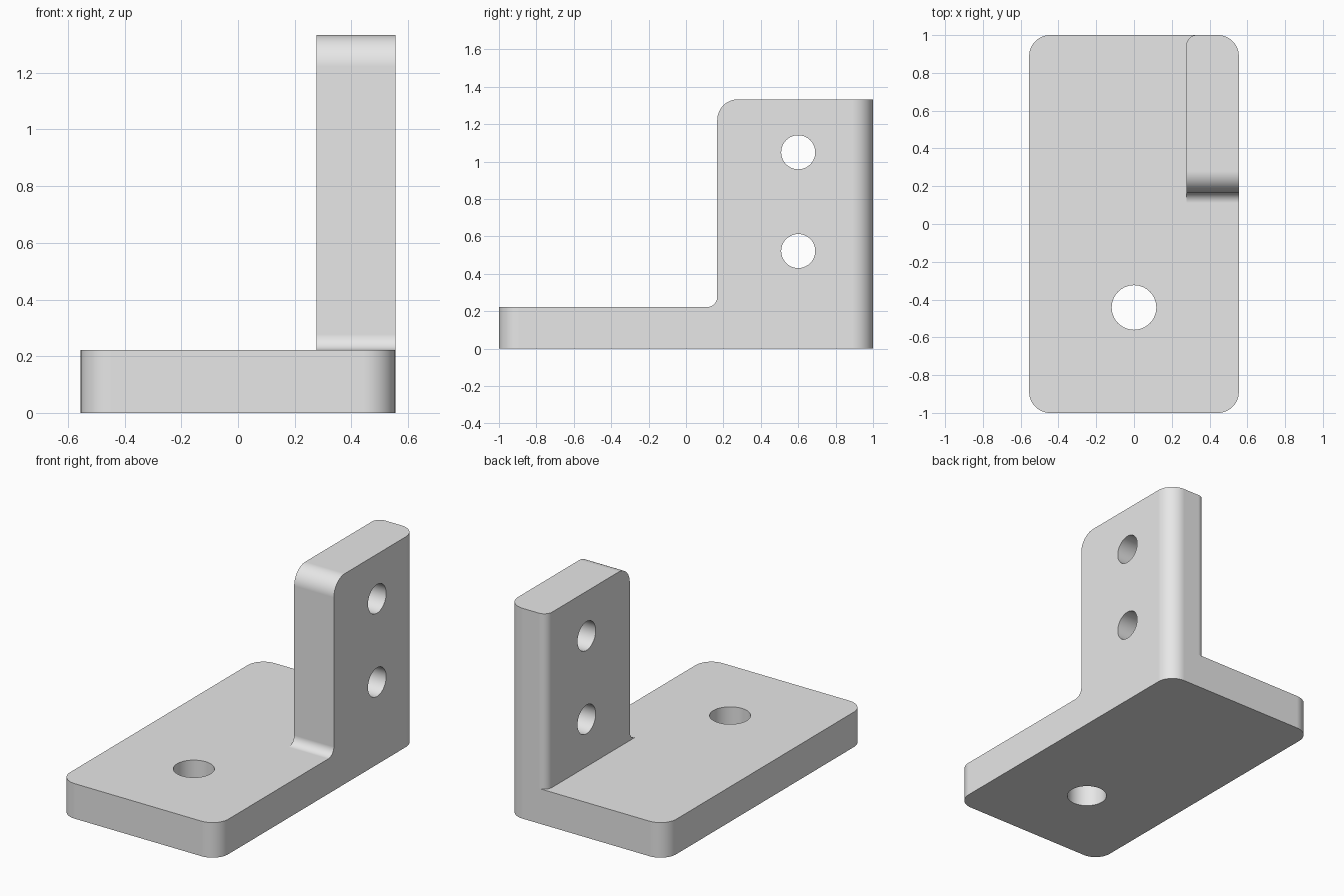
import bpy, bmesh, math
from mathutils import Vector

default = bpy.data.objects.get("Cube")
if default:
    bpy.data.objects.remove(default, do_unlink=True)

HALF_W, HALF_L = 0.555, 1.0      # plate half width and half length
PLATE_T, HEIGHT = 0.222, 1.333   # plate thickness, overall height
WALL_X, WALL_Y = 0.277, 0.167    # inner face and front face of the upright
BIG_R, SMALL_R = 0.111, 0.055    # corner radii

grey = bpy.data.materials.new("light grey")
grey.use_nodes = True
grey.diffuse_color = (0.8, 0.8, 0.8, 1)
grey.node_tree.nodes["Principled BSDF"].inputs["Base Color"].default_value = grey.diffuse_color


def rounded(corners, steps=14):
    """Outline from (u, v, radius) corners, each radius drawn as an arc."""
    out = []
    for i, (u, v, r) in enumerate(corners):
        p = Vector((u, v))
        if r == 0:
            out.append(p)
            continue
        a = (Vector(corners[i - 1][:2]) - p).normalized()
        b = (Vector(corners[(i + 1) % len(corners)][:2]) - p).normalized()
        centre = p + (a + b) * r   # right-angled corners only
        for k in range(steps + 1):
            t = math.pi / 2 * k / steps
            out.append(centre - b * r * math.cos(t) - a * r * math.sin(t))
    return out


def circle(u, v, r, n=64):
    return [Vector((u + r * math.cos(2 * math.pi * k / n),
                    v + r * math.sin(2 * math.pi * k / n))) for k in range(n)]


def prism(name, outline, low, high, axis="z"):
    """Extrude an outline along z (u, v = x, y) or along x (u, v = y, z)."""
    place = (lambda p, h: (p.x, p.y, h)) if axis == "z" else (lambda p, h: (h, p.x, p.y))
    bm = bmesh.new()
    face = bm.faces.new([bm.verts.new(place(p, low)) for p in outline])
    ext = bmesh.ops.extrude_face_region(bm, geom=[face])
    verts = [g for g in ext["geom"] if isinstance(g, bmesh.types.BMVert)]
    shift = place(Vector((0, 0)), high - low)
    bmesh.ops.translate(bm, verts=verts, vec=shift)
    bmesh.ops.recalc_face_normals(bm, faces=bm.faces)
    mesh = bpy.data.meshes.new(name)
    bm.to_mesh(mesh)
    bm.free()
    mesh.materials.append(grey)
    ob = bpy.data.objects.new(name, mesh)
    bpy.context.collection.objects.link(ob)
    return ob


# Full-height block with the rounded plan outline
bracket = prism("bracket", rounded([
    (-HALF_W, -HALF_L, BIG_R), (HALF_W, -HALF_L, BIG_R),
    (HALF_W, HALF_L, BIG_R), (-HALF_W, HALF_L, BIG_R)]), 0, HEIGHT)

# Space in front of the upright: fillet at its foot, round at its top
front_cutter = prism("front_cutter", rounded([
    (-1.2, PLATE_T, 0), (WALL_Y, PLATE_T, SMALL_R), (WALL_Y, HEIGHT, BIG_R),
    (WALL_Y + BIG_R, HEIGHT, 0), (WALL_Y + BIG_R, 1.5, 0), (-1.2, 1.5, 0)]), -1, 1, "x")

# Space beside the upright, leaving its rounded inner back corner
side_cutter = prism("side_cutter", rounded([
    (-1, 0, 0), (WALL_X, 0, 0), (WALL_X, HALF_L, SMALL_R),
    (WALL_X + SMALL_R, HALF_L, 0), (WALL_X + SMALL_R, 1.2, 0), (-1, 1.2, 0)]), PLATE_T, 1.5)

# Through holes
cutters = [front_cutter, side_cutter,
           prism("plate_hole_cutter", circle(0, -0.442, 0.118), -0.2, 0.6)]
for z in (0.522, 1.05):
    cutters.append(prism("wall_hole_cutter", circle(0.6, z, 0.091), 0, 1, "x"))

bpy.ops.object.select_all(action="DESELECT")
bpy.context.view_layer.objects.active = bracket
bracket.select_set(True)
for cutter in cutters:
    cutter.hide_render = True
    mod = bracket.modifiers.new("cut", "BOOLEAN")
    mod.operation, mod.solver, mod.object = "DIFFERENCE", "EXACT", cutter
    bpy.ops.object.modifier_apply(modifier=mod.name)
    bpy.data.objects.remove(cutter, do_unlink=True)

# Merge leftover coplanar faces, then shade
bm = bmesh.new()
bm.from_mesh(bracket.data)
bmesh.ops.remove_doubles(bm, verts=bm.verts, dist=0.0001)
bmesh.ops.dissolve_limit(bm, angle_limit=math.radians(0.5), verts=bm.verts, edges=bm.edges)
bm.to_mesh(bracket.data)
bm.free()
bpy.ops.object.shade_smooth_by_angle(angle=math.radians(30))
weighted = bracket.modifiers.new("even_shading", "WEIGHTED_NORMAL")
weighted.keep_sharp = True
